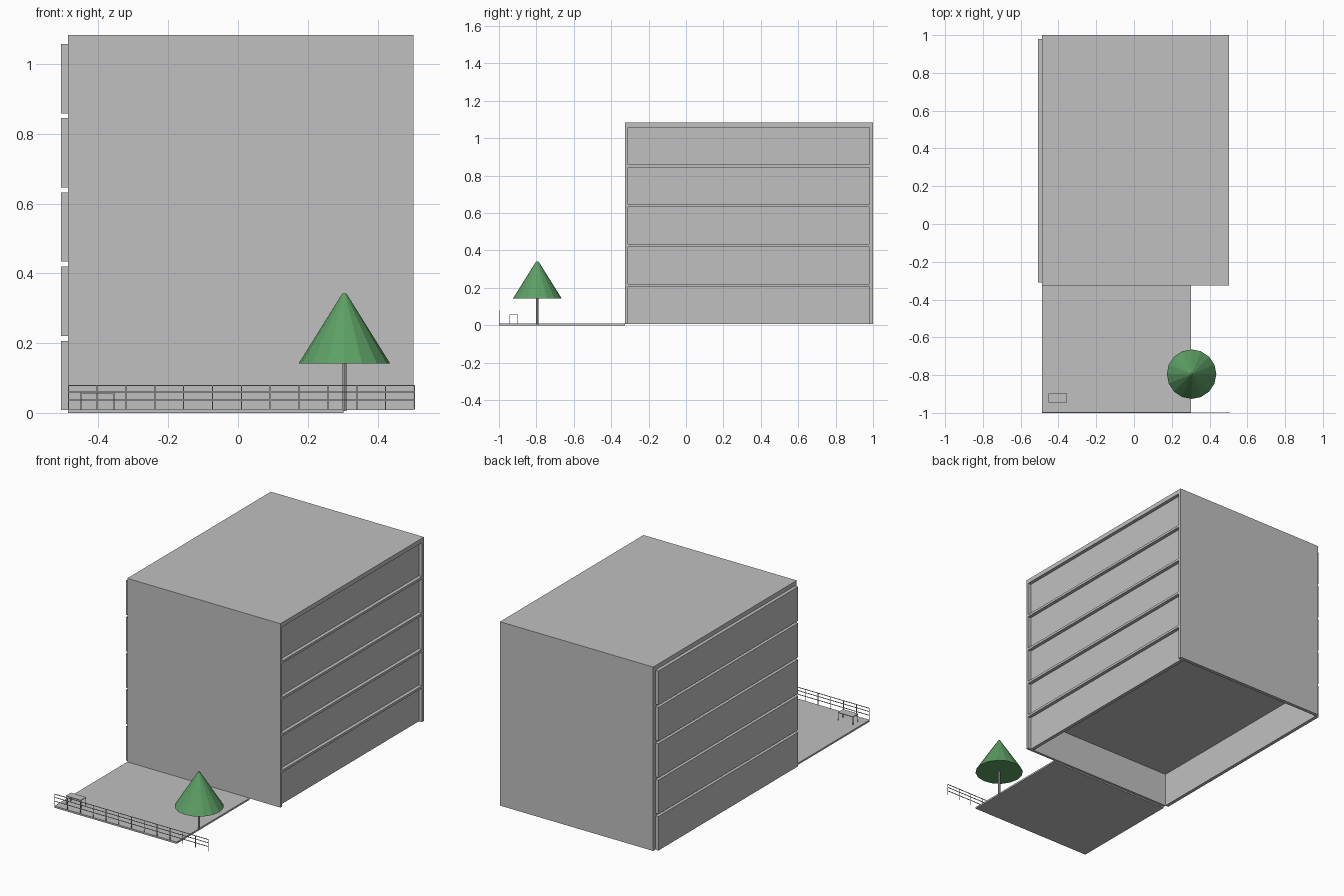
import bpy, bmesh
from mathutils import Matrix, Vector

cube = bpy.data.objects.get("Cube")
if cube:
    bpy.data.objects.remove(cube, do_unlink=True)


def material(name, rgb):
    m = bpy.data.materials.new(name)
    m.use_nodes = True
    m.diffuse_color = (*rgb, 1)
    m.node_tree.nodes["Principled BSDF"].inputs["Base Color"].default_value = (*rgb, 1)
    return m


GREY = material("light grey", (0.53, 0.53, 0.53))
GREEN = material("leaf green", (0.11, 0.35, 0.13))


def finish(name, bm, mat):
    mesh = bpy.data.meshes.new(name)
    bm.to_mesh(mesh)
    bm.free()
    mesh.materials.append(mat)
    ob = bpy.data.objects.new(name, mesh)
    bpy.context.collection.objects.link(ob)
    return ob


def boxes(name, spans, mat=GREY):
    """One object made of boxes, each given as (x0, x1, y0, y1, z0, z1)."""
    bm = bmesh.new()
    for x0, x1, y0, y1, z0, z1 in spans:
        centre = Vector((x0 + x1, y0 + y1, z0 + z1)) / 2
        size = (x1 - x0, y1 - y0, z1 - z0, 1)
        bmesh.ops.create_cube(bm, size=1, matrix=Matrix.Translation(centre) @ Matrix.Diagonal(size))
    return finish(name, bm, mat)


def cone(name, x, y, z0, z1, r0, r1, sides, mat):
    bm = bmesh.new()
    bmesh.ops.create_cone(bm, cap_ends=True, segments=sides, radius1=r0, radius2=r1,
                          depth=z1 - z0, matrix=Matrix.Translation((x, y, (z0 + z1) / 2)))
    return finish(name, bm, mat)


# Building shell: end walls, floor slabs and roof
LEFT, RIGHT = 0.503, -0.488
FRONT, BACK = -0.326, 1.0
P0, P1 = -0.311, 0.98          # clear span between the end walls
BASE, TOP, PITCH, SLAB = 0.008, 1.083, 0.2127, 0.014
boxes("front_wall", [(RIGHT, LEFT, FRONT, P0, BASE, TOP)])
boxes("back_wall", [(RIGHT, LEFT, P1, BACK, BASE, TOP)])
levels = [BASE + i * PITCH for i in range(5)]
boxes("floor_slabs", [(RIGHT, LEFT, P0, P1, z - SLAB, z) for z in levels[1:]])
boxes("roof", [(RIGHT, LEFT, P0, P1, levels[4] + PITCH - SLAB, TOP)])

# Storey panels: proud of the right side, recessed on the left side
for name, x in (("right_panels", RIGHT - 0.02), ("left_panels", LEFT - 0.04)):
    boxes(name, [(x, x + 0.02, P0, P1, z, z + PITCH - SLAB) for z in levels])

# Forecourt
boxes("forecourt", [(RIGHT, 0.303, -1.0, FRONT, 0, 0.01)])

# Fence
T = 0.003
posts = [RIGHT + i * 0.0827 for i in range(13)]
boxes("fence_posts", [(x, x + T, -0.999, -0.996, 0.01, 0.08) for x in posts])
boxes("fence_rails", [(RIGHT, 0.507, -0.999, -0.996, z - T, z) for z in (0.039, 0.061, 0.08)])

# Bench
X0, X1, Y0, Y1 = -0.452, -0.354, -0.945, -0.897
boxes("bench_seat", [(X0, X1, Y0, Y1, 0.054, 0.058)])
boxes("bench_legs", [(x, x + T, y, y + T, 0.01, 0.054)
                     for x in (X0, X1 - T) for y in (Y0, Y1 - T)])

# Tree
cone("tree_trunk", 0.305, -0.795, 0.005, 0.145, 0.006, 0.006, 8, GREY)
cone("tree_crown", 0.305, -0.795, 0.142, 0.342, 0.131, 0.006, 16, GREEN)
